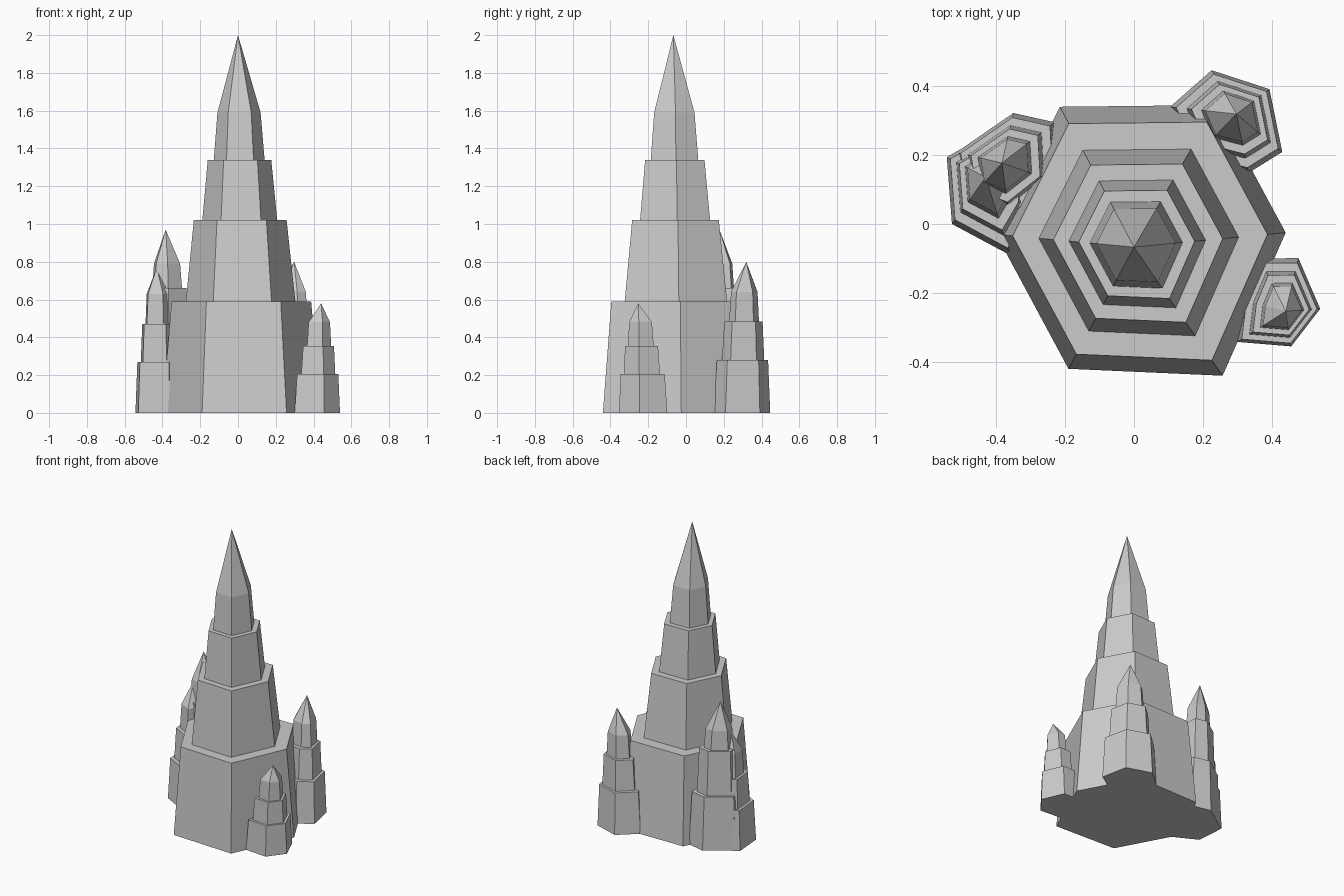
import bpy, bmesh

if "Cube" in bpy.data.objects:
    bpy.data.objects.remove(bpy.data.objects["Cube"])

def tower(name, apex, outline, levels):
    """Loft a six-sided outline up through (scale, z) rings that close on the apex."""
    ax, ay, az = apex
    bm = bmesh.new()
    rings = []
    for s, z in levels:
        rings.append([bm.verts.new((ax + (x - ax) * s, ay + (y - ay) * s, z)) for x, y in outline])
    bm.faces.new(rings[0])
    n = len(outline)
    for a, b in zip(rings, rings[1:]):
        for i in range(n):
            j = (i + 1) % n
            bm.faces.new((a[i], a[j], b[j], b[i]))
    tip = bm.verts.new(apex)
    for i in range(n):
        bm.faces.new((rings[-1][i], rings[-1][(i + 1) % n], tip))
    bmesh.ops.recalc_face_normals(bm, faces=bm.faces)
    me = bpy.data.meshes.new(name)
    bm.to_mesh(me)
    bm.free()
    ob = bpy.data.objects.new(name, me)
    bpy.context.collection.objects.link(ob)
    return ob

def small_levels(z1, z2, z3):
    return [(1, 0), (.91, z1), (.75, z1), (.68, z2), (.53, z2), (.47, z3)]

# Main four-tier spire
tower("main_spire", (0, -.067, 2.0),
      [(.44, -.025), (.24, .345), (-.215, .34), (-.40, -.03), (-.19, -.42), (.257, -.44)],
      [(1, 0), (.88, .59), (.69, .59), (.585, 1.02), (.472, 1.02), (.40, 1.34), (.32, 1.34), (.272, 1.59)])

# Small tower at front right
tower("front_right_turret", (.44, -.253, .58),
      [(.54, -.246), (.477, -.099), (.365, -.10), (.315, -.22), (.30, -.342), (.456, -.355)],
      small_levels(.205, .355, .48))

# Small tower at back right
tower("back_right_turret", (.297, .319, .80),
      [(.43, .209), (.393, .391), (.225, .446), (.105, .34), (.17, .19), (.332, .148)],
      small_levels(.28, .485, .64))

# Pair of overlapping towers at left
tower("left_tall_turret", (-.383, .177, .97),
      [(-.22, .12), (-.23, .295), (-.35, .322), (-.515, .208), (-.49, .06), (-.36, .01)],
      small_levels(.36, .66, .79))
tower("left_short_turret", (-.43, .136, .77),
      [(-.29, .03), (-.30, .19), (-.42, .265), (-.543, .194), (-.528, 0), (-.36, -.09)],
      small_levels(.27, .47, .63))
